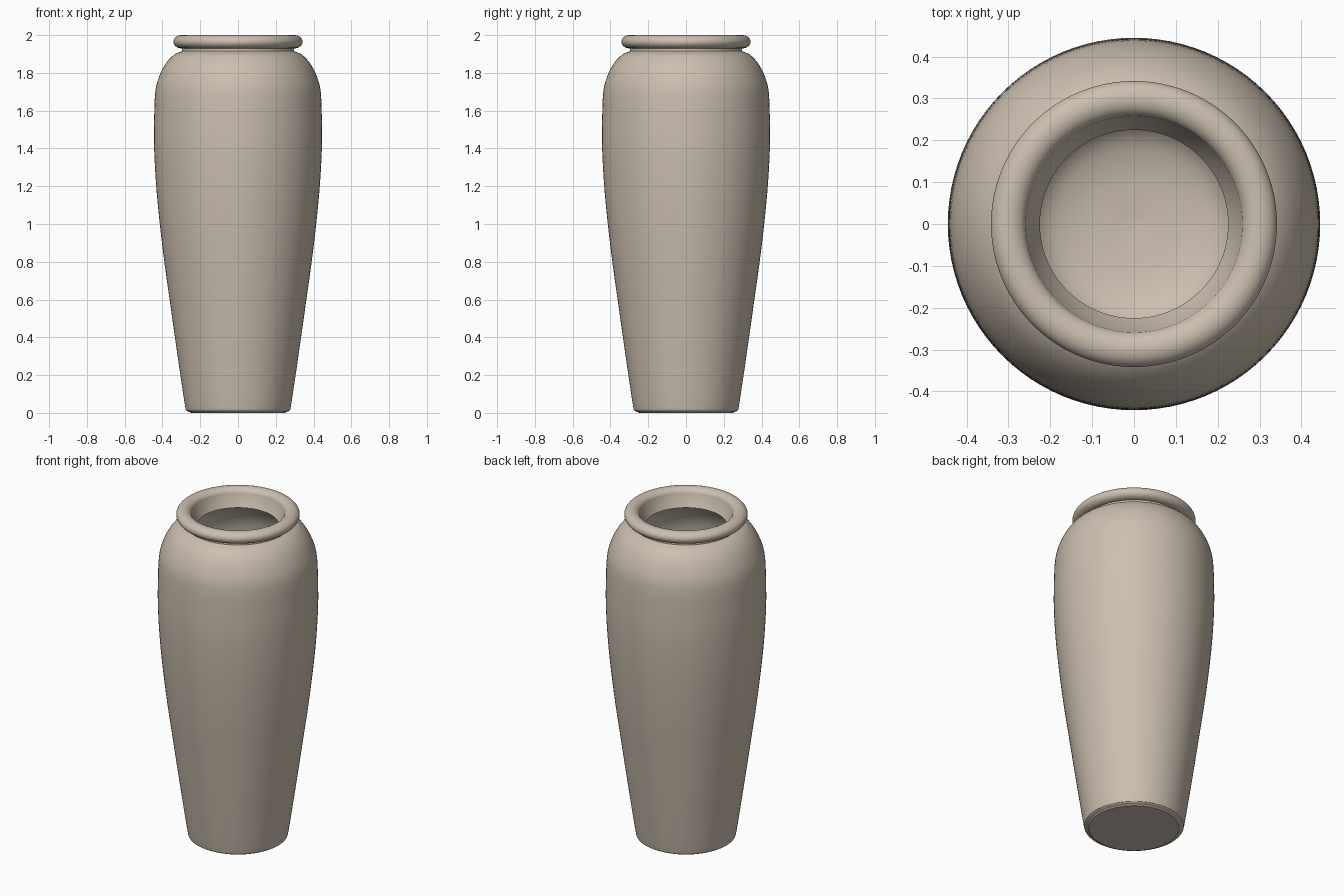
import bpy, bmesh, math
from mathutils import Vector

if "Cube" in bpy.data.objects:
    bpy.data.objects.remove(bpy.data.objects["Cube"])

SEGMENTS = 96


def smooth_curve(points, steps=5):
    """Catmull-Rom curve through (radius, height) points."""
    p = [Vector(q) for q in points]
    p = [2 * p[0] - p[1]] + p + [2 * p[-1] - p[-2]]
    out = []
    for a, b, c, d in zip(p, p[1:], p[2:], p[3:]):
        for i in range(steps):
            t = i / steps
            out.append(0.5 * (2 * b + (c - a) * t + (2 * a - 5 * b + 4 * c - d) * t**2
                              + (3 * b - a - 3 * c + d) * t**3))
    return out + [p[-2]]


# Outer wall: rounded foot, tapering body and full shoulder
outer = smooth_curve([(0.255, 0.005), (0.272, 0.012), (0.28, 0.035), (0.305, 0.2),
                      (0.334, 0.4), (0.362, 0.6), (0.39, 0.8), (0.414, 1.0),
                      (0.433, 1.2), (0.444, 1.4), (0.444, 1.55), (0.438, 1.7),
                      (0.418, 1.78), (0.382, 1.85), (0.34, 1.895), (0.297, 1.915)])
# Rolled rim: elliptical lip above the short neck
rim = [Vector((0.30 + 0.042 * math.cos(a), 1.965 + 0.035 * math.sin(a)))
       for a in (math.radians(-95 + 275 * i / 22) for i in range(23))]
# Hollow interior: neck cone, inner shoulder, wall and rounded floor
inner = smooth_curve([(0.225, 1.90), (0.29, 1.865), (0.35, 1.80), (0.385, 1.70),
                      (0.393, 1.5), (0.383, 1.2), (0.363, 1.0), (0.312, 0.6),
                      (0.255, 0.2), (0.225, 0.11), (0.14, 0.07), (0.0, 0.055)])
profile = ([Vector((0, 0)), Vector((0.25, 0))] + outer
           + [Vector((0.297, 1.93))] + rim + inner)

# Vase: revolve the profile around z
bm = bmesh.new()
verts = [bm.verts.new((r, 0, z)) for r, z in profile]
edges = [bm.edges.new(pair) for pair in zip(verts, verts[1:])]
bmesh.ops.spin(bm, geom=verts + edges, cent=(0, 0, 0), axis=(0, 0, 1),
               angle=math.tau, steps=SEGMENTS, use_merge=False)
bmesh.ops.remove_doubles(bm, verts=bm.verts, dist=0.0003)
bmesh.ops.recalc_face_normals(bm, faces=bm.faces)
mesh = bpy.data.meshes.new("vase")
bm.to_mesh(mesh)
bm.free()

vase = bpy.data.objects.new("vase", mesh)
bpy.context.collection.objects.link(vase)
clay = bpy.data.materials.new("beige clay")
clay.diffuse_color = (0.60, 0.52, 0.43, 1)
clay.use_nodes = True
clay.node_tree.nodes["Principled BSDF"].inputs["Base Color"].default_value = clay.diffuse_color
mesh.materials.append(clay)

bpy.context.view_layer.objects.active = vase
vase.select_set(True)
bpy.ops.object.shade_smooth_by_angle(angle=math.radians(40))
